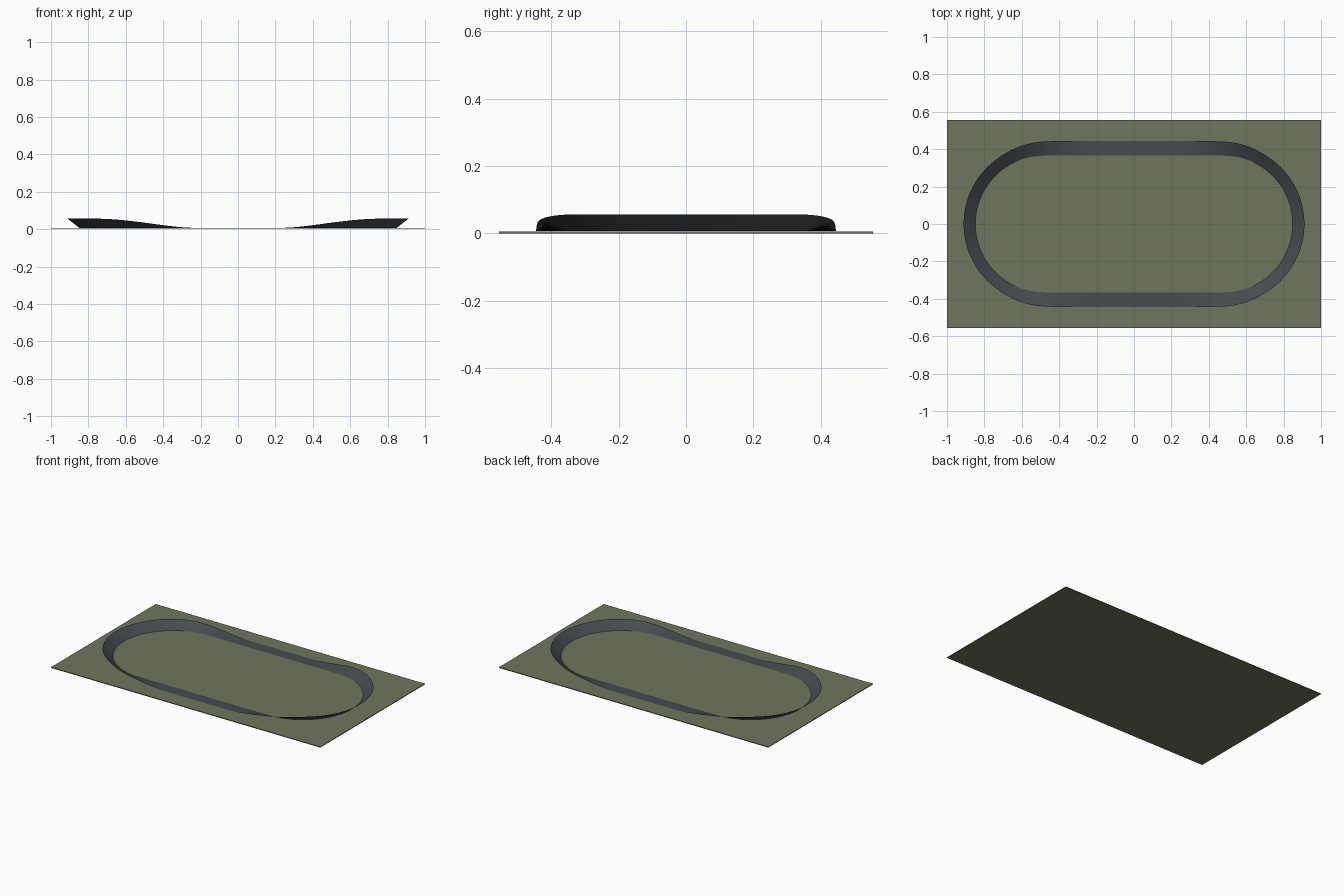
import bpy, bmesh, math
from mathutils import Vector

cube = bpy.data.objects.get("Cube")
if cube:
    bpy.data.objects.remove(cube, do_unlink=True)

HALF_STRAIGHT = 0.483   # half length of each straight
INNER_RADIUS = 0.365    # inner edge of the bends
WIDTH = 0.08            # width of the road surface
MAX_BANK = math.radians(38)
EASE = 0.27             # distance over which the banking eases in and out
ROAD_Z = 0.007
STEPS = 48              # segments per bend and per straight


def material(name, colour):
    mat = bpy.data.materials.new(name)
    mat.use_nodes = True
    mat.diffuse_color = (*colour, 1)
    bsdf = next(n for n in mat.node_tree.nodes if n.type == 'BSDF_PRINCIPLED')
    bsdf.inputs["Base Color"].default_value = (*colour, 1)
    bsdf.inputs["Roughness"].default_value = 0.9
    return mat


def make_object(name, bm, mat):
    mesh = bpy.data.meshes.new(name)
    bm.to_mesh(mesh)
    bm.free()
    mesh.materials.append(mat)
    obj = bpy.data.objects.new(name, mesh)
    bpy.context.collection.objects.link(obj)
    return obj


def bank(distance):
    """Bank angle at a signed distance past the start of a bend."""
    t = min(max((distance + EASE) / (2 * EASE), 0), 1)
    return MAX_BANK * t * t * (3 - 2 * t)


def stations():
    """Inner edge point, outward direction and bank angle around the loop."""
    mid_radius = INNER_RADIUS + WIDTH / 2
    for side in (1, -1):
        for i in range(STEPS):      # bend
            a = math.pi * i / STEPS - math.pi / 2
            out = Vector((math.cos(a), math.sin(a), 0)) * side
            centre = Vector((HALF_STRAIGHT * side, 0, 0))
            reach = mid_radius * (math.pi / 2 - abs(a))
            yield centre + out * INNER_RADIUS, out, bank(reach)
        for i in range(STEPS):      # straight
            x = HALF_STRAIGHT * (1 - 2 * i / STEPS)
            out = Vector((0, side, 0))
            point = Vector((x * side, INNER_RADIUS * side, 0))
            yield point, out, bank(abs(x) - HALF_STRAIGHT)


# Ground slab
bm = bmesh.new()
bmesh.ops.create_cube(bm, size=1)
bmesh.ops.scale(bm, vec=(2, 1.11, 0.005), verts=bm.verts)
bmesh.ops.translate(bm, vec=(0, 0, 0.0025), verts=bm.verts)
make_object("ground", bm, material("olive_grass", (0.16, 0.18, 0.112)))

# Banked road ribbon
bm = bmesh.new()
pairs = []
for point, out, angle in stations():
    inner = point + Vector((0, 0, ROAD_Z))
    outer = inner + out * WIDTH * math.cos(angle)
    outer.z += WIDTH * math.sin(angle)
    pairs.append((bm.verts.new(inner), bm.verts.new(outer)))
for (a, b), (c, d) in zip(pairs, pairs[1:] + pairs[:1]):
    bm.faces.new((a, b, d, c)).smooth = True
make_object("banked_track", bm, material("asphalt", (0.063, 0.07, 0.078)))
